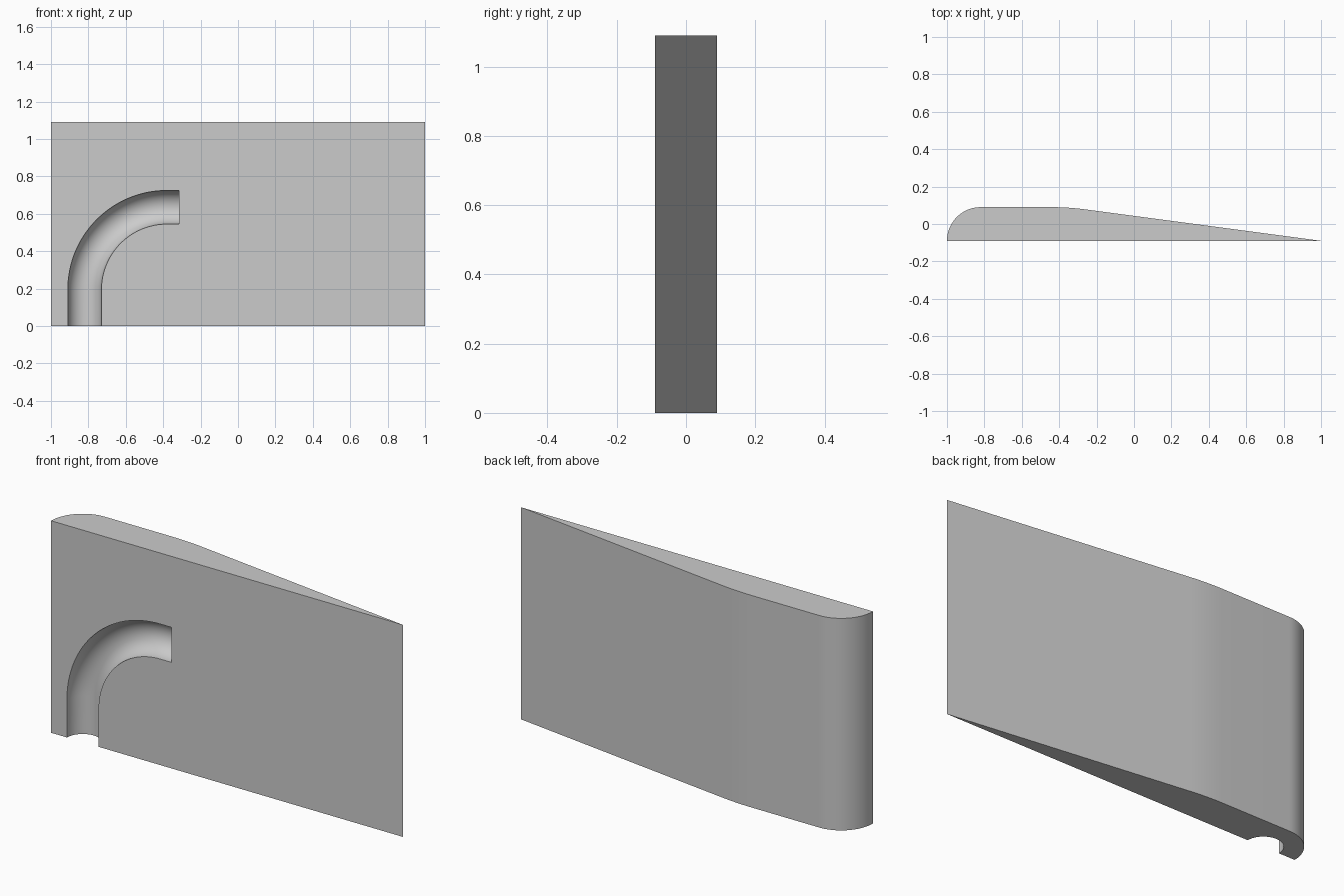
import bpy
import bmesh
from math import sin, cos, pi, radians, atan2, tan
from mathutils import Vector

if "Cube" in bpy.data.objects:
    bpy.data.objects.remove(bpy.data.objects["Cube"], do_unlink=True)

HEIGHT = 1.09
HALF = 0.09          # half thickness, also the groove radius
FRONT = -HALF

grey = bpy.data.materials.new("plain grey")
grey.use_nodes = True
colour = (0.6, 0.6, 0.6, 1)
grey.diffuse_color = colour
grey.node_tree.nodes["Principled BSDF"].inputs["Base Color"].default_value = colour


def loft(name, rings):
    """Closed solid through equal-sized rings of points."""
    bm = bmesh.new()
    loops = [[bm.verts.new(p) for p in ring] for ring in rings]
    n = len(loops[0])
    for a, b in zip(loops, loops[1:]):
        for i in range(n):
            j = (i + 1) % n
            bm.faces.new((a[i], a[j], b[j], b[i]))
    bm.faces.new(loops[0])
    bm.faces.new(loops[-1])
    bmesh.ops.recalc_face_normals(bm, faces=bm.faces)
    mesh = bpy.data.meshes.new(name)
    bm.to_mesh(mesh)
    bm.free()
    mesh.materials.append(grey)
    obj = bpy.data.objects.new(name, mesh)
    bpy.context.collection.objects.link(obj)
    return obj


# Wedge outline: rounded nose, flat back, gentle bend, long taper
nose = 2 * HALF
outline = [(-1 + nose - nose * cos(t), FRONT + nose * sin(t))
           for t in (pi / 2 * i / 24 for i in range(25))]
corner = -0.35
slope = atan2(2 * HALF, 1 - corner)
bend = 0.09
bend_radius = bend / tan(slope / 2)
for i in range(9):
    t = slope * i / 8
    outline.append((corner - bend + bend_radius * sin(t),
                    HALF - bend_radius * (1 - cos(t))))
outline.append((1, FRONT))
body = loft("wedge_block", [[(x, y, z) for x, y in outline] for z in (0, HEIGHT)])

# Groove path: straight up, quarter bend, short straight end
bend_x, bend_z, radius = -0.38, 0.195, 0.44
path = [(bend_x - radius, -0.05, 0)]
for i in range(33):
    t = pi / 2 * i / 32
    path.append((bend_x - radius * cos(t), bend_z + radius * sin(t), t))
path.append((-0.315, bend_z + radius, pi / 2))

# Groove section: half round, with straight sides reaching out of the front
section = [(-HALF, -0.05)]
section += [(-HALF * cos(pi * i / 24), HALF * sin(pi * i / 24)) for i in range(25)]
section.append((HALF, -0.05))
rings = []
for x, z, t in path:
    side = Vector((cos(t), 0, -sin(t)))
    rings.append([Vector((x, FRONT + d, z)) + side * s for s, d in section])
cutter = loft("groove_cutter", rings)
cutter.hide_render = True

# Cut the groove, then drop the cutter
cut = body.modifiers.new("groove", "BOOLEAN")
cut.operation = "DIFFERENCE"
cut.solver = "EXACT"
cut.object = cutter
bpy.ops.object.select_all(action="DESELECT")
bpy.context.view_layer.objects.active = body
body.select_set(True)
bpy.ops.object.modifier_apply(modifier=cut.name)
bpy.data.objects.remove(cutter, do_unlink=True)
bpy.ops.object.shade_smooth_by_angle(angle=radians(30))
